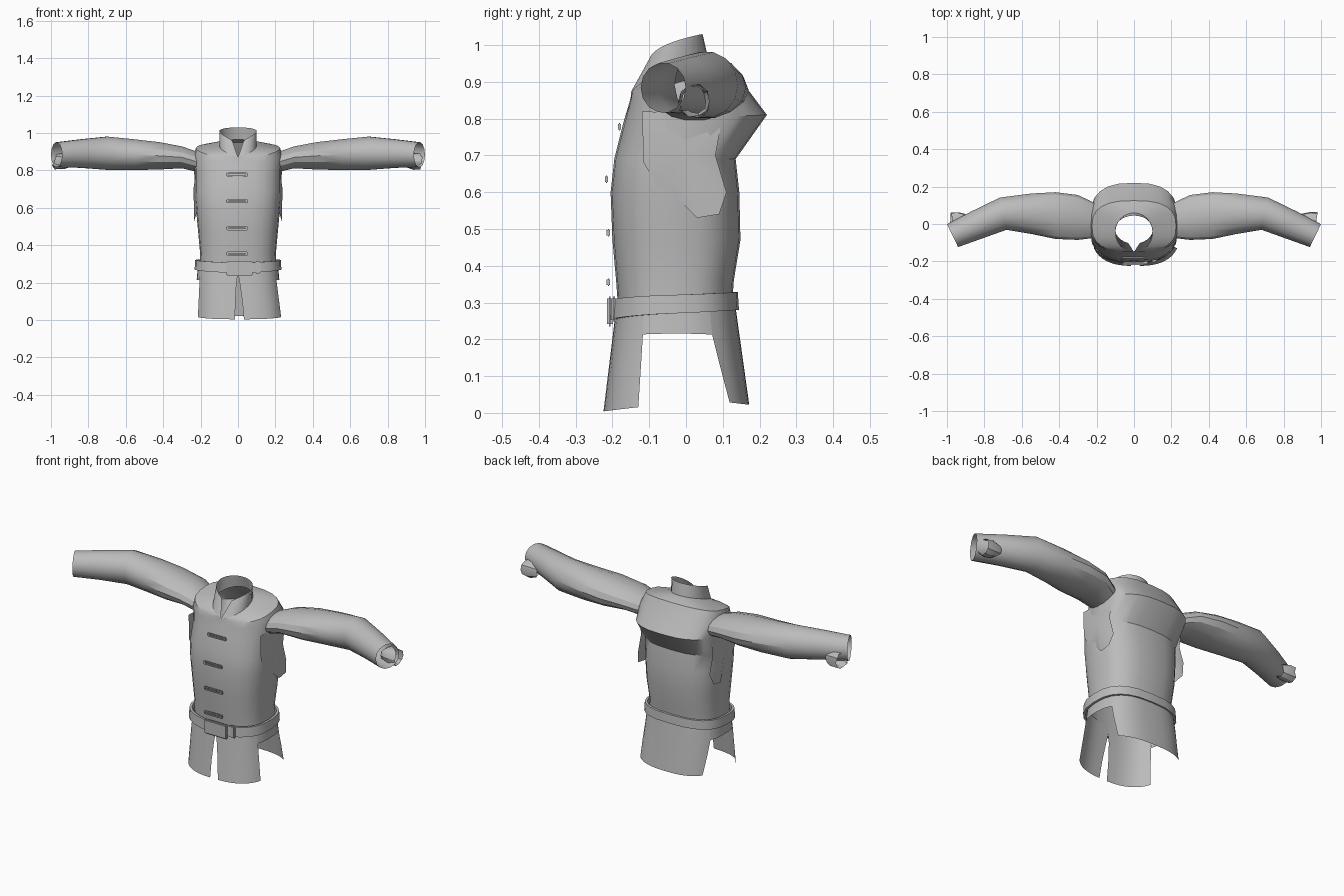
import bpy, bmesh, random
from math import sin, cos, pi, radians, copysign

random.seed(4)
if "Cube" in bpy.data.objects:
    bpy.data.objects.remove(bpy.data.objects["Cube"])

cloth = bpy.data.materials.new("grey_cloth")
cloth.use_nodes = True
GREY = (0.5, 0.5, 0.5, 1)
cloth.diffuse_color = GREY
cloth.node_tree.nodes["Principled BSDF"].inputs["Base Color"].default_value = GREY


def finish(name, bm, angle=28):
    bmesh.ops.recalc_face_normals(bm, faces=bm.faces[:])
    me = bpy.data.meshes.new(name)
    bm.to_mesh(me)
    bm.free()
    me.materials.append(cloth)
    ob = bpy.data.objects.new(name, me)
    bpy.context.collection.objects.link(ob)
    bpy.ops.object.select_all(action='DESELECT')
    ob.select_set(True)
    bpy.context.view_layer.objects.active = ob
    bpy.ops.object.shade_smooth_by_angle(angle=radians(angle))
    return ob


def sheet(name, rows, closed=False, loop_rows=False):
    """Skin a grid of points."""
    bm = bmesh.new()
    vs = [[bm.verts.new(p) for p in row] for row in rows]
    n = len(rows[0])
    pairs = list(zip(vs, vs[1:])) + ([(vs[-1], vs[0])] if loop_rows else [])
    for a, b in pairs:
        for i in range(n if closed else n - 1):
            j = (i + 1) % n
            bm.faces.new((a[i], a[j], b[j], b[i]))
    return finish(name, bm)


def body_point(t, hx, yf, yb, zf, zb, p=0.75):
    """Point on a rounded body ring, tilted from front height to back height."""
    def bend(v):
        return copysign(abs(v) ** p, v)
    s = (1 + sin(t)) / 2
    y = (yf + yb) / 2 + (yb - yf) / 2 * bend(sin(t))
    return (hx * bend(cos(t)), y, zf + (zb - zf) * max(s, 0) ** 0.6)


def ring(*spec, n=24):
    return [body_point(-pi / 2 + 2 * pi * i / n, *spec) for i in range(n)]


def box(name, centre, size, bevel):
    bm = bmesh.new()
    bmesh.ops.create_cube(bm, size=1)
    for v in bm.verts:
        v.co = [c + k * s for c, k, s in zip(centre, v.co, size)]
    bmesh.ops.bevel(bm, geom=bm.edges[:], offset=bevel, segments=2, affect='EDGES')
    return finish(name, bm)


# Torso, from waist up over the shoulder blades to the neck opening
NECK = (0.1, -0.15, 0.06, 0.87, 0.965, 1)
torso = [
    (0.205, -0.185, 0.125, 0.29, 0.29),
    (0.203, -0.19, 0.13, 0.36, 0.36),
    (0.213, -0.2, 0.148, 0.47, 0.47),
    (0.225, -0.205, 0.145, 0.6, 0.6),
    (0.23, -0.195, 0.135, 0.69, 0.69),
    (0.235, -0.17, 0.22, 0.79, 0.81),
    (0.24, -0.155, 0.16, 0.84, 0.89),
    (0.225, -0.15, 0.125, 0.86, 0.95),
    (0.16, -0.149, 0.095, 0.867, 0.96),
    NECK,
]
sheet("torso", [ring(*r) for r in torso], closed=True)

# Standing collar, open at the front
base, top = [], []
for i in range(25):
    u = i / 24
    base.append(body_point(-pi / 2 + 2 * pi * u, *NECK))
    t = radians(-72 + 324 * u)
    s = (1 + sin(t)) / 2
    top.append((0.1 * cos(t), -0.03 + 0.075 * sin(t), 0.925 + 0.105 * s ** 0.3))
sheet("collar", [base, top])


# Skirt: hip band sides, two front panels, one back panel
def skirt_point(deg, z):
    k = (0.3 - z) / 0.3
    flare = max(0, k - 0.3)
    x, y, _ = body_point(radians(deg), 0.213 + 0.027 * k, -0.188 - 0.037 * k,
                         0.133 + 0.042 * k, z, z)
    lift = 0.02 * (1 - abs(sin(radians(deg)))) * k
    return (x + 0.012 * flare, y, z + lift)


def panel(name, levels, n=8):
    sheet(name, [[skirt_point(a + (b - a) * i / n, z) for i in range(n + 1)]
                 for z, a, b in levels])


panel("front_panel_left", [(0.3, -90, -25), (0.24, -89.9, -25), (0.2, -89.3, -25),
                           (0.1, -88, -25), (0.004, -87.4, -25)])
panel("front_panel_right", [(0.3, -155, -90), (0.24, -155, -90.1), (0.2, -155, -90.7),
                            (0.1, -155, -92), (0.004, -155, -92.6)])
panel("back_panel", [(0.3, 28, 152), (0.21, 28, 152), (0.12, 34, 146), (0.022, 41, 139)], 14)
panel("hip_band_left", [(0.3, -25, 28), (0.21, -25, 28)])
panel("hip_band_right", [(0.3, 152, 205), (0.21, 152, 205)])

# Belt, higher at the back, with buckle and keeper
belt = []
for out, up in ((0, 1), (0.012, 1), (0.015, 0), (0.003, 0)):
    belt.append(ring(0.217 + out, -0.194 - out, 0.129 + out,
                     0.252 + 0.055 * up, 0.28 + 0.048 * up))
sheet("belt", belt, closed=True, loop_rows=True)
box("buckle", (0.008, -0.207, 0.276), (0.14, 0.016, 0.082), 0.006)
box("belt_keeper", (0.105, -0.196, 0.282), (0.03, 0.016, 0.068), 0.005)

# Toggle fastenings
for i, (z, y) in enumerate([(0.778, -0.181), (0.635, -0.216), (0.49, -0.211), (0.355, -0.211)]):
    for j, dz in enumerate((-0.006, 0.006)):
        box(f"toggle_{i + 1}_{'lower' if j == 0 else 'upper'}_cord",
            (-0.005, y, z + dz), (0.11, 0.009, 0.009), 0.003)
    for k in (-1, 1):
        box(f"toggle_{i + 1}_end_{'right' if k < 0 else 'left'}",
            (-0.005 + k * 0.052, y, z), (0.012, 0.009, 0.019), 0.003)

# Sleeve sections: x, y, z, half depth, half height, slant
SLEEVE = [
    (0.215, 0.02, 0.845, 0.095, 0.055, 0),
    (0.3, 0.035, 0.87, 0.12, 0.06, 0),
    (0.42, 0.045, 0.878, 0.125, 0.075, 0),
    (0.55, 0.055, 0.884, 0.108, 0.084, 0),
    (0.7, 0.055, 0.892, 0.088, 0.091, 0.2),
    (0.84, -0.005, 0.89, 0.078, 0.078, 0.42),
    (0.97, -0.062, 0.884, 0.068, 0.068, 0.45),
]
GUSSET = [(-0.12, 0.82), (-0.115, 0.68), (-0.08, 0.62), (-0.01, 0.57), (0.03, 0.53),
          (0.09, 0.54), (0.11, 0.6), (0.08, 0.7), (0.1, 0.81)]

for side, label in ((1, "left"), (-1, "right")):
    rows = []
    for x, y, z, ry, rz, a in SLEEVE:
        row = []
        for i in range(14):
            t = 2 * pi * i / 14
            d = ry * cos(t)
            row.append((side * (x + d * sin(a)), y + d * cos(a), z + rz * sin(t)))
        rows.append(row)
    sheet(f"sleeve_{label}", rows, closed=True)

    # Underarm gusset hanging below the armhole
    bm = bmesh.new()
    rim = [bm.verts.new((side * (0.222 + 0.012 * (z < 0.56)), y, z)) for y, z in GUSSET]
    hub = bm.verts.new((side * 0.238, 0, 0.7))
    for a, b in zip(rim, rim[1:] + rim[:1]):
        bm.faces.new((a, b, hub))
    finish(f"gusset_{label}", bm)

    # Ragged inner cuff
    rows = []
    for x, r in ((0.9, 0.035), (0.94, 0.046), (0.985, 0.044)):
        row = []
        for i in range(10):
            t = 2 * pi * i / 10
            q = r * random.uniform(0.85, 1.05)
            row.append((side * (x + random.uniform(-0.015, 0.01)),
                        0.022 + q * cos(t), 0.848 + q * sin(t)))
        rows.append(row)
    sheet(f"inner_cuff_{label}", rows, closed=True)
